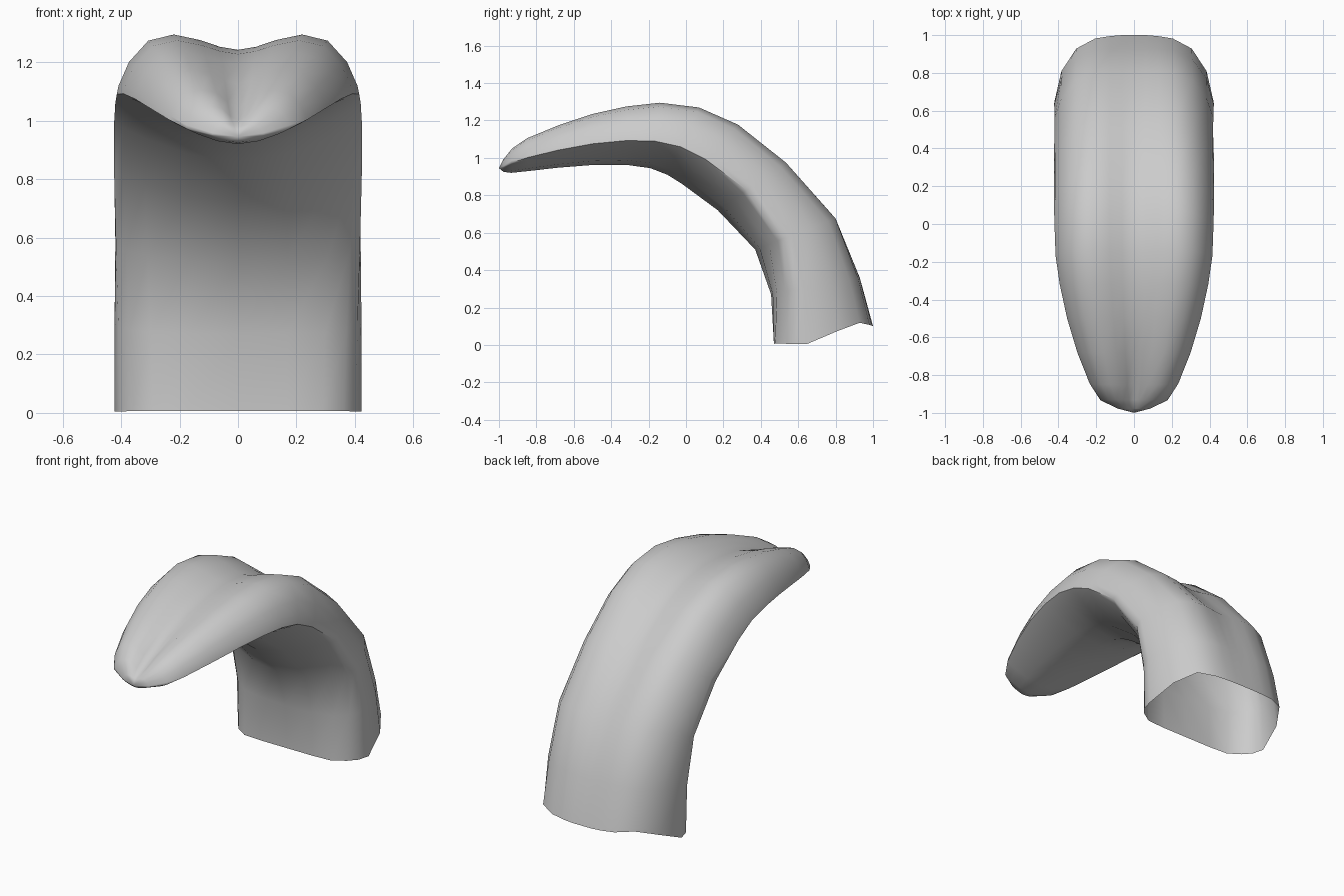
import bpy, bmesh, math

cube = bpy.data.objects.get("Cube")
if cube:
    bpy.data.objects.remove(cube, do_unlink=True)

# One flat grey for the whole surface
grey = bpy.data.materials.new("soft grey")
grey.use_nodes = True
colour = (0.6, 0.6, 0.6, 1)
grey.diffuse_color = colour
grey.node_tree.nodes["Principled BSDF"].inputs["Base Color"].default_value = colour

# Half sections from underside centre to upper centre: (width share, thickness share)
ROOT = [(0, 0), (.4, 0), (.69, .012), (.86, .1), (.955, .2), (1, .33),
        (.91, .64), (.725, .865), (.49, .965), (.3, .99), (.15, 1), (0, 1)]
BLADE = [(0, 0), (.4, .08), (.75, .25), (.93, .36), (1, .415), (.985, .5),
         (.9, .73), (.74, .94), (.53, 1), (.31, .945), (.15, .88), (0, .85)]
UNDERSIDE = 5
RIM_WAVE = .034
VALLEY = {10: .6, 11: 1}  # how far each centre point sinks into the groove

# Stations from root to tip:
# upper y, z; lower y, z; half width; blend to blade; extra groove depth
STATIONS = [
    (1, .1, .47, .006, .422, 0, 0),
    (.935, .36, .455, .27, .424, .1, 0),
    (.81, .68, .37, .51, .424, .3, 0),
    (.54, .98, .17, .72, .424, .5, 0),
    (.28, 1.18, -.02, .86, .424, .8, 0),
    (.07, 1.27, -.1, .91, .42, .95, 0),
    (-.14, 1.295, -.19, .945, .415, 1, 0),
    (-.32, 1.275, -.32, .963, .393, 1, 0),
    (-.5, 1.235, -.5, .962, .354, 1, 0),
    (-.68, 1.175, -.68, .948, .3, 1, .015),
    (-.85, 1.105, -.84, .93, .235, 1, .035),
    (-.93, 1.05, -.935, .92, .178, 1, .03),
    (-.978, .99, -.975, .925, .088, 1, 0),
]


def ring(station):
    """Closed symmetric loop of points for one station."""
    ty, tz, by, bz, width, blend, groove = station
    wave = RIM_WAVE if blend == 0 else 0
    half = []
    for i, (a, b) in enumerate(zip(ROOT, BLADE)):
        t = min(1, 2.2 * blend) if i <= UNDERSIDE else blend
        u = a[0] + (b[0] - a[0]) * t
        v = a[1] + (b[1] - a[1]) * t
        z = bz + (tz - bz) * v - wave * math.sin(math.tau * v ** 1.4)
        z -= groove * VALLEY.get(i, 0)
        half.append((u * width, by + (ty - by) * v, z))
    return half + [(-x, y, z) for x, y, z in half[-2:0:-1]]


# Loft the stations, leave the root open and close the tip to a point
bm = bmesh.new()
rings = [[bm.verts.new(p) for p in ring(s)] for s in STATIONS]
count = len(rings[0])
for lower, upper in zip(rings, rings[1:]):
    for i in range(count):
        j = (i + 1) % count
        bm.faces.new((lower[i], lower[j], upper[j], upper[i]))
tip = bm.verts.new((0, -1, .945))
for i in range(count):
    bm.faces.new((rings[-1][i], rings[-1][(i + 1) % count], tip))
bmesh.ops.recalc_face_normals(bm, faces=bm.faces)

mesh = bpy.data.meshes.new("tongue")
bm.to_mesh(mesh)
bm.free()
mesh.materials.append(grey)
tongue = bpy.data.objects.new("tongue", mesh)
bpy.context.collection.objects.link(tongue)

# Smooth shading over the coarse faces
bpy.ops.object.select_all(action='DESELECT')
tongue.select_set(True)
bpy.context.view_layer.objects.active = tongue
bpy.ops.object.shade_smooth_by_angle(angle=math.radians(60))
